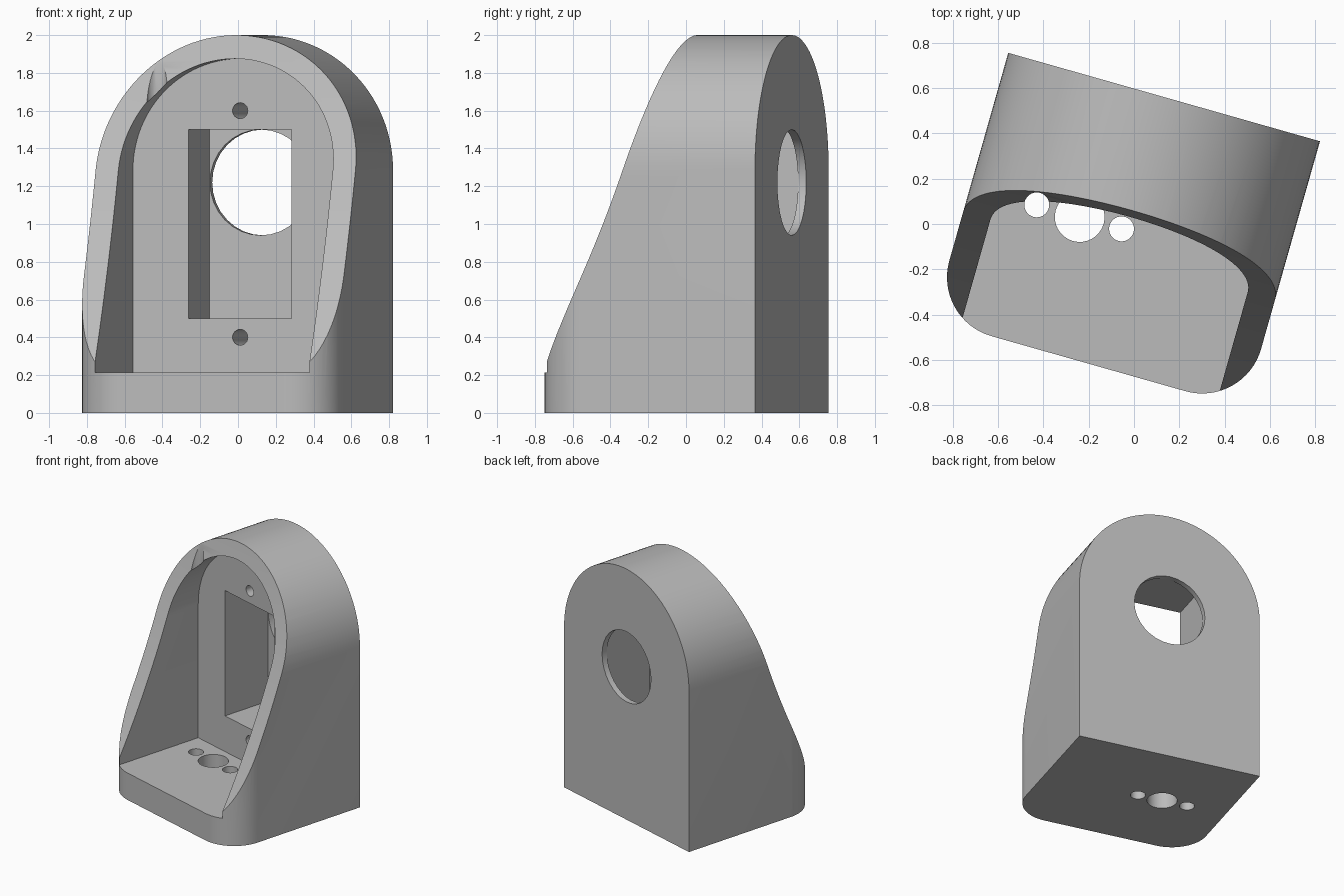
import bpy, bmesh
from math import sin, cos, pi, radians
from mathutils import Vector

cube = bpy.data.objects.get("Cube")
if cube:
    bpy.data.objects.remove(cube, do_unlink=True)

grey = bpy.data.materials.new("plain_grey")
grey.use_nodes = True
COLOUR = (0.5, 0.5, 0.5, 1)
grey.diffuse_color = COLOUR
grey.node_tree.nodes["Principled BSDF"].inputs["Base Color"].default_value = COLOUR

HALF, INNER, SPRING = 0.715, 0.59, 1.285   # arch half width, pocket half width, arch centre height
BACK, FRONT, CORNER = 0.575, -0.648, 0.27
FLOOR, WALL = 0.215, 0.13                  # pocket floor height, pocket back wall


def arc(cx, cy, r, start, end, steps):
    angles = [radians(start + (end - start) * i / steps) for i in range(steps + 1)]
    return [(cx + r * cos(a), cy + r * sin(a)) for a in angles]


def prism(name, outline, axis, low, high):
    """Extrude a 2D outline along the x, y or z axis."""
    place = {"x": lambda p, d: (d, p[0], p[1]),
             "y": lambda p, d: (p[0], d, p[1]),
             "z": lambda p, d: (p[0], p[1], d)}[axis]
    bm = bmesh.new()
    face = bm.faces.new([bm.verts.new(place(p, low)) for p in outline])
    top = bmesh.ops.extrude_face_region(bm, geom=[face])["geom"]
    shift = Vector(place((0, 0), high - low))
    bmesh.ops.translate(bm, vec=shift, verts=[v for v in top if isinstance(v, bmesh.types.BMVert)])
    bmesh.ops.recalc_face_normals(bm, faces=bm.faces)
    mesh = bpy.data.meshes.new(name)
    bm.to_mesh(mesh)
    bm.free()
    mesh.materials.append(grey)
    obj = bpy.data.objects.new(name, mesh)
    bpy.context.collection.objects.link(obj)
    return obj


def circle(cx, cy, r, steps=32):
    return arc(cx, cy, r, 0, 360, steps)[:-1]


def arch(half, bottom):
    return [(-half, bottom), (half, bottom)] + arc(0, SPRING, half, 0, 180, 56)


def combine(target, cutter, operation="DIFFERENCE"):
    cutter.hide_render = True
    mod = target.modifiers.new(cutter.name, "BOOLEAN")
    mod.operation, mod.solver, mod.object = operation, "EXACT", cutter
    bpy.context.view_layer.objects.active = target
    bpy.ops.object.modifier_apply(modifier=mod.name)
    bpy.data.objects.remove(cutter, do_unlink=True)


def slope(z):
    """Depth of the concave front rim at a given height."""
    return -0.6 + 0.4625 * (z - 0.28) - 0.0888 * (z - 0.28) * (z - 1.08)


# Arched block with rounded front corners
body = prism("bracket_body", arch(HALF, 0), "y", FRONT - 0.1, BACK)
plan = [(1, 1), (-1, 1), (-1, FRONT + CORNER)]
plan = [(HALF, 1), (-HALF, 1)]
plan += arc(-HALF + CORNER, FRONT + CORNER, CORNER, 180, 270, 16)
plan += arc(HALF - CORNER, FRONT + CORNER, CORNER, 270, 360, 16)
plan = [(x * 1.0001, y) for x, y in plan]
combine(body, prism("plan_shape", plan, "z", -0.5, 2.5), "INTERSECT")

# Arched pocket, open at the front
combine(body, prism("pocket", arch(INNER, FLOOR), "y", -1.2, WALL))

# Curved sloping front
heights = [0.24 + 1.86 * i / 32 for i in range(33)]
front = [(slope(z), z) for z in heights] + [(-1.2, heights[-1]), (-1.2, heights[0])]
combine(body, prism("front_slope", front, "x", -1, 1))

# Rectangular recess and round opening through the back wall
recess = [(-0.283, 0.5), (0.283, 0.5), (0.283, 1.5), (-0.283, 1.5)]
combine(body, prism("recess", recess, "y", WALL - 0.1, 0.53))
combine(body, prism("back_opening", circle(0, 1.22, 0.28), "y", 0.4, 0.8))

# Blind screw holes above and below the recess
for z in (0.4, 1.6):
    combine(body, prism("screw_hole", circle(0, z, 0.042, 24), "y", WALL - 0.1, WALL + 0.35))

# Floor holes; the tall drills also notch the rim
for x, r, top in ((-0.214, 0.11, 0.5), (-0.411, 0.055, 2.3), (-0.022, 0.055, 1.5)):
    combine(body, prism("floor_hole", circle(x, -0.036, r), "z", -0.2, top))

# Place the turned bracket and smooth its curves
body.location = (-0.024, 0.007, 0)
body.rotation_euler.z = radians(-15.83)
body.select_set(True)
bpy.context.view_layer.objects.active = body
bpy.ops.object.shade_smooth_by_angle(angle=radians(30))
